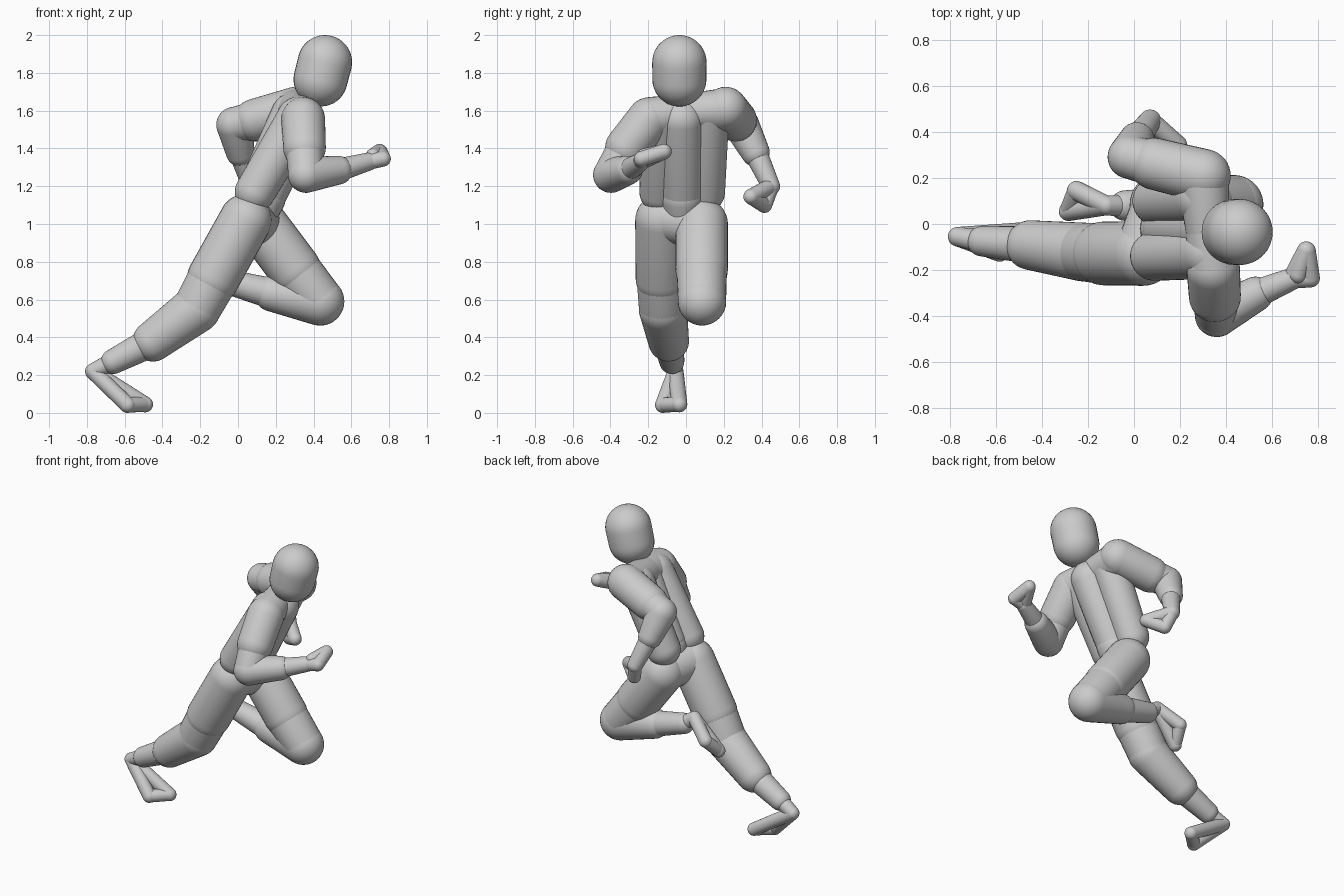
import bpy, bmesh, math
from mathutils import Vector

if "Cube" in bpy.data.objects:
    bpy.data.objects.remove(bpy.data.objects["Cube"])

SIDES, CAP = 32, 10


def add_capsule(bm, p1, r1, p2, r2):
    """Tapered capsule: two spheres joined by their tangent cone."""
    p1, p2 = Vector(p1), Vector(p2)
    axis = p2 - p1
    d = axis.length
    phi = math.asin(max(-0.95, min(0.95, (r1 - r2) / d)))
    half = math.pi / 2
    profile = []
    for i in range(1, CAP + 1):
        a = -half + (phi + half) * i / CAP
        profile.append((r1 * math.cos(a), r1 * math.sin(a)))
    for i in range(CAP):
        a = phi + (half - phi) * i / CAP
        profile.append((r2 * math.cos(a), d + r2 * math.sin(a)))
    rot = axis.to_track_quat('Z', 'Y')

    def place(x, y, z):
        return bm.verts.new(p1 + rot @ Vector((x, y, z)))

    rings = []
    for rad, h in profile:
        rings.append([place(rad * math.cos(2 * math.pi * k / SIDES),
                            rad * math.sin(2 * math.pi * k / SIDES), h)
                      for k in range(SIDES)])
    low, high = place(0, 0, -r1), place(0, 0, d + r2)
    for k in range(SIDES):
        n = (k + 1) % SIDES
        bm.faces.new((low, rings[0][n], rings[0][k]))
        bm.faces.new((high, rings[-1][k], rings[-1][n]))
        for a, b in zip(rings, rings[1:]):
            bm.faces.new((a[k], a[n], b[n], b[k]))


def part(name, *segments):
    bm = bmesh.new()
    for p1, r1, p2, r2 in segments:
        add_capsule(bm, p1, r1, p2, r2)
    for f in bm.faces:
        f.smooth = True
    me = bpy.data.meshes.new(name)
    bm.to_mesh(me)
    bm.free()
    bpy.context.collection.objects.link(bpy.data.objects.new(name, me))


def leg(side, hip, thigh_end, knee, calf_end, ankle, heel, ball, toe, calf_r):
    part(side + "_thigh", (hip, 0.139, thigh_end, 0.139), (thigh_end, 0.134, knee, 0.127))
    part(side + "_calf", (knee, 0.128, calf_end, calf_r))
    part(side + "_ankle", (calf_end, 0.082, ankle, 0.066), (ankle, 0.05, heel, 0.042))
    part(side + "_foot", (heel, 0.042, ball, 0.042), (heel, 0.042, toe, 0.042),
         (ball, 0.04, toe, 0.04))


def arm(side, shoulder, upper_end, elbow, fore_end, wrist, knuckle, finger):
    part(side + "_upper_arm", (shoulder, 0.116, upper_end, 0.113), (upper_end, 0.1, elbow, 0.094))
    part(side + "_forearm", (elbow, 0.095, fore_end, 0.076))
    part(side + "_wrist", (fore_end, 0.062, wrist, 0.048))
    part(side + "_hand", (wrist, 0.043, knuckle, 0.041), (wrist, 0.043, finger, 0.041),
         (knuckle, 0.041, finger, 0.041))


# Head
part("head", ((0.437, -0.035, 1.765), 0.143, (0.46, -0.035, 1.856), 0.144))

# Torso: centre column, two side columns, pelvis and collarbones
part("torso_centre", ((0.15, -0.02, 1.17), 0.113, (0.335, -0.025, 1.55), 0.118))
part("pelvis", ((0.14, -0.02, 1.14), 0.113, (0.105, -0.02, 1.01), 0.08))
part("right_torso_side", ((0.09, -0.14, 1.17), 0.107, (0.32, -0.125, 1.56), 0.114))
part("left_torso_side", ((0.10, 0.10, 1.17), 0.107, (0.29, 0.115, 1.58), 0.114))
part("collarbones", ((0.32, -0.03, 1.59), 0.095, (0.345, -0.19, 1.56), 0.112),
     ((0.32, -0.03, 1.59), 0.095, (0.30, 0.21, 1.605), 0.114))
part("hips", ((0.045, -0.125, 1.03), 0.128, (0.12, 0.08, 1.0), 0.128))

# Legs: right one pushes off behind, left one swings forward
leg("right", (0.04, -0.13, 1.02), (-0.13, -0.128, 0.715), (-0.22, -0.122, 0.55),
    (-0.45, -0.092, 0.38), (-0.66, -0.075, 0.272), (-0.768, -0.055, 0.22),
    (-0.585, -0.122, 0.042), (-0.492, -0.035, 0.045), 0.108)
leg("left", (0.12, 0.083, 1.0), (0.30, 0.083, 0.76), (0.435, 0.085, 0.59),
    (0.18, 0.083, 0.632), (-0.04, 0.08, 0.69), (-0.12, 0.08, 0.75),
    (-0.25, 0.145, 0.65), (-0.285, 0.055, 0.56), 0.095)

# Arms: right one bent forward, left one bent back
arm("right", (0.345, -0.195, 1.555), (0.352, -0.315, 1.405), (0.36, -0.397, 1.26),
    (0.53, -0.305, 1.285), (0.69, -0.238, 1.33), (0.768, -0.235, 1.345), (0.75, -0.117, 1.383))
arm("left", (0.305, 0.21, 1.61), (0.09, 0.262, 1.55), (-0.02, 0.292, 1.525),
    (0.012, 0.367, 1.38), (0.07, 0.45, 1.20), (0.10, 0.415, 1.10), (0.19, 0.345, 1.145))
# Thumb side of the right fist
part("right_thumb", ((0.715, -0.22, 1.36), 0.04, (0.75, -0.117, 1.383), 0.041))
